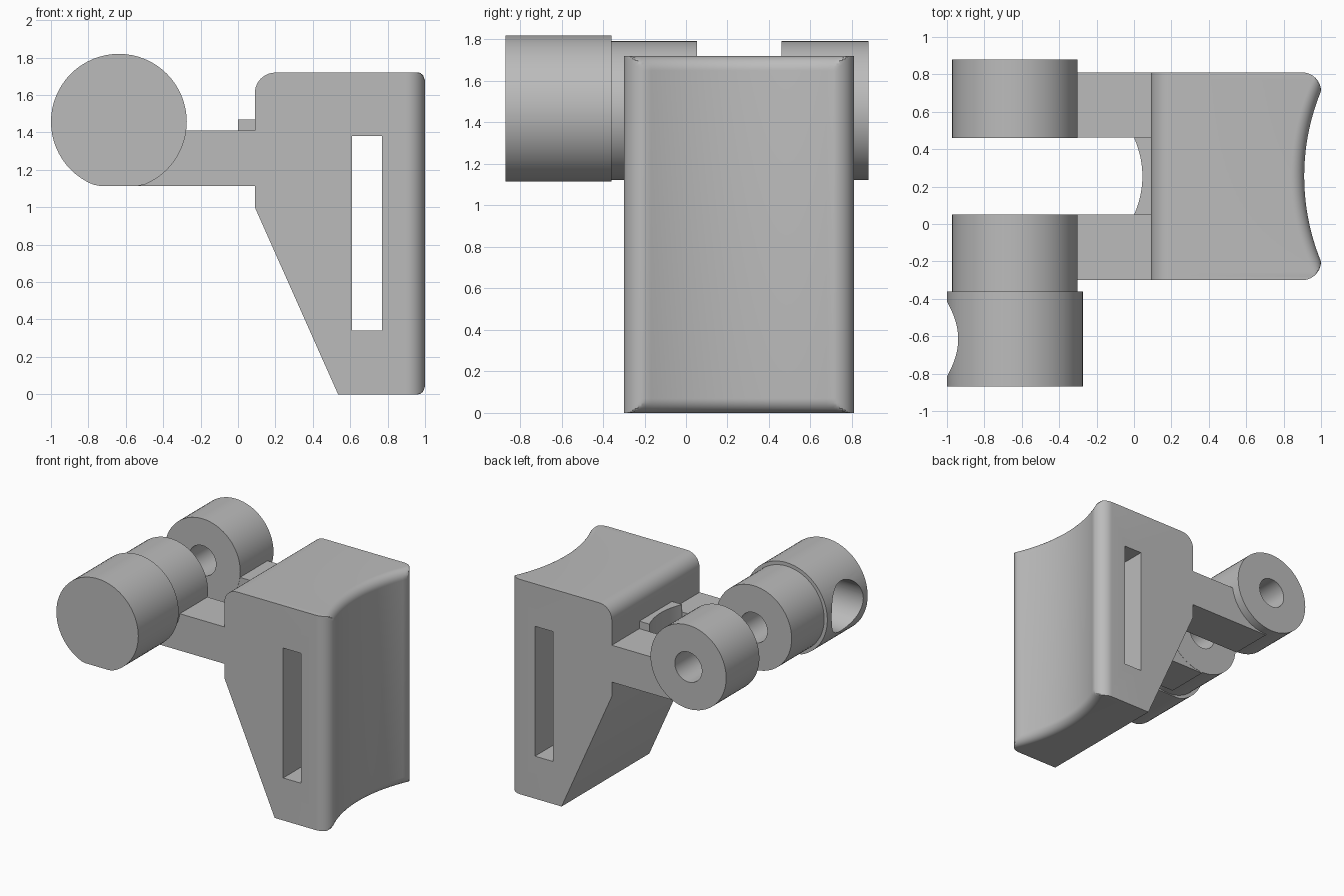
import bpy
import bmesh
import math
from mathutils import Matrix

if "Cube" in bpy.data.objects:
    bpy.data.objects.remove(bpy.data.objects["Cube"], do_unlink=True)

GREY = (0.5, 0.5, 0.5, 1)
grey = bpy.data.materials.new("plain grey")
grey.use_nodes = True
grey.diffuse_color = GREY
grey.node_tree.nodes["Principled BSDF"].inputs["Base Color"].default_value = GREY

AXIS_X, AXIS_Z = -0.637, 1.457   # barrel axis
MID_Y, HALF_Y = 0.255, 0.555     # body centre and half width
FLAT_Z = 1.115                   # underside of arms and large barrel


def make_object(name, bm):
    bmesh.ops.recalc_face_normals(bm, faces=bm.faces)
    mesh = bpy.data.meshes.new(name)
    bm.to_mesh(mesh)
    bm.free()
    obj = bpy.data.objects.new(name, mesh)
    bpy.context.collection.objects.link(obj)
    mesh.materials.append(grey)
    return obj


def loft(name, sections):
    """Skin a list of closed sections with equal point counts."""
    bm = bmesh.new()
    rings = [[bm.verts.new(p) for p in s] for s in sections]
    for a, b in zip(rings, rings[1:]):
        for i in range(len(a)):
            j = (i + 1) % len(a)
            bm.faces.new((a[i], a[j], b[j], b[i]))
    bm.faces.new(rings[0])
    bm.faces.new(rings[-1])
    return make_object(name, bm)


def extrude_y(name, profile, y0, y1):
    return loft(name, [[(x, y, z) for x, z in profile] for y in (y0, y1)])


def barrel(name, radius, y0, y1, steps=64):
    angles = [math.tau * i / steps for i in range(steps)]
    profile = [(AXIS_X + radius * math.cos(a),
                max(FLAT_Z, AXIS_Z + radius * math.sin(a))) for a in angles]
    return extrude_y(name, profile, y0, y1)


def cut(target, cutter):
    cutter.hide_render = True
    mod = target.modifiers.new("cut", "BOOLEAN")
    mod.operation = "DIFFERENCE"
    mod.solver = "EXACT"
    mod.object = cutter
    bpy.context.view_layer.objects.active = target
    bpy.ops.object.modifier_apply(modifier=mod.name)
    bpy.data.objects.remove(cutter, do_unlink=True)


# Body: side profile swept across the width, with a hollowed right face
HEIGHT, EDGE_R, CORNER_R, HOLLOW_R, TOP_R = 1.72, 0.07, 0.1, 1.2, 0.11
quarter = [math.pi / 2 * i / 10 for i in range(11)]


def right_x(y, z):
    d = abs(y - MID_Y)
    hollow = 0.91 + HOLLOW_R - math.sqrt(HOLLOW_R ** 2 - d ** 2)
    near = min(z, HEIGHT - z)
    if near < EDGE_R:
        hollow -= EDGE_R - math.sqrt(max(0, EDGE_R ** 2 - (EDGE_R - near) ** 2))
    over = d - (HALF_Y - CORNER_R)
    if over <= 0:
        return hollow
    corner = 0.9 + math.sqrt(max(0, CORNER_R ** 2 - over ** 2))
    return min(hollow, corner)


low = [EDGE_R * (1 - math.cos(a)) for a in quarter]
heights = low + [HEIGHT - z for z in reversed(low)]
left = [(0.09 + TOP_R * (1 - math.sin(a)), HEIGHT - TOP_R * (1 - math.cos(a)))
        for a in quarter]
left += [(0.09, 1.0), (0.535, 0)]

inner = HALF_Y - CORNER_R
offsets = [inner * i / 14 for i in range(14)]
offsets += [inner + CORNER_R * math.sin(a) for a in quarter]
rows = [MID_Y - d for d in reversed(offsets)] + [MID_Y + d for d in offsets[1:]]
body = loft("body", [
    [(right_x(y, z), y, z) for z in heights] + [(x, y, z) for x, z in left]
    for y in rows])

# Strap slot through the body
cut(body, extrude_y("slot_cutter", [(0.61, 0.34), (0.77, 0.34), (0.77, 1.38), (0.61, 1.38)], -1, 1))
parts = [body]

# Two arms, each ending in a bored barrel
arm_profile = [(AXIS_X, FLAT_Z), (0.1, FLAT_Z), (0.1, 1.41),
               (-0.4, 1.41), (-0.4, 1.25), (AXIS_X, 1.25)]
for side, arm_y, ring_y in (("front", (-0.3, 0.05), (-0.36, 0.052)),
                            ("back", (0.462, 0.81), (0.46, 0.88))):
    parts.append(extrude_y(side + "_arm", arm_profile, *arm_y))
    ring = barrel(side + "_barrel", 0.335, *ring_y)
    cut(ring, barrel("bore_cutter", 0.12, ring_y[0] - 0.1, ring_y[1] + 0.1, 40))
    parts.append(ring)

# Large end barrel with a blind hole in its left-hand side
end = barrel("end_barrel", 0.363, -0.87, -0.36)
bm = bmesh.new()
bmesh.ops.create_cone(bm, cap_ends=True, segments=48, radius1=0.2, radius2=0.2, depth=0.7,
                      matrix=Matrix.Translation((-0.8, -0.615, AXIS_Z))
                      @ Matrix.Rotation(math.pi / 2, 4, "Y"))
cut(end, make_object("side_hole_cutter", bm))
parts.append(end)

# Web between the arms, with a shallow curved face
curve = [(0.045 * (1 - t * t), MID_Y + 0.207 * t) for t in [i / 8 - 1 for i in range(17)]]
outline = curve + [(0.1, MID_Y + 0.207), (0.1, MID_Y - 0.207)]
parts.append(loft("web", [[(x, y, z) for x, y in outline] for z in (FLAT_Z, 1.47)]))

# Smooth shading with crisp edges
bpy.ops.object.select_all(action="DESELECT")
for part in parts:
    part.select_set(True)
bpy.context.view_layer.objects.active = body
bpy.ops.object.shade_smooth_by_angle(angle=math.radians(25))
